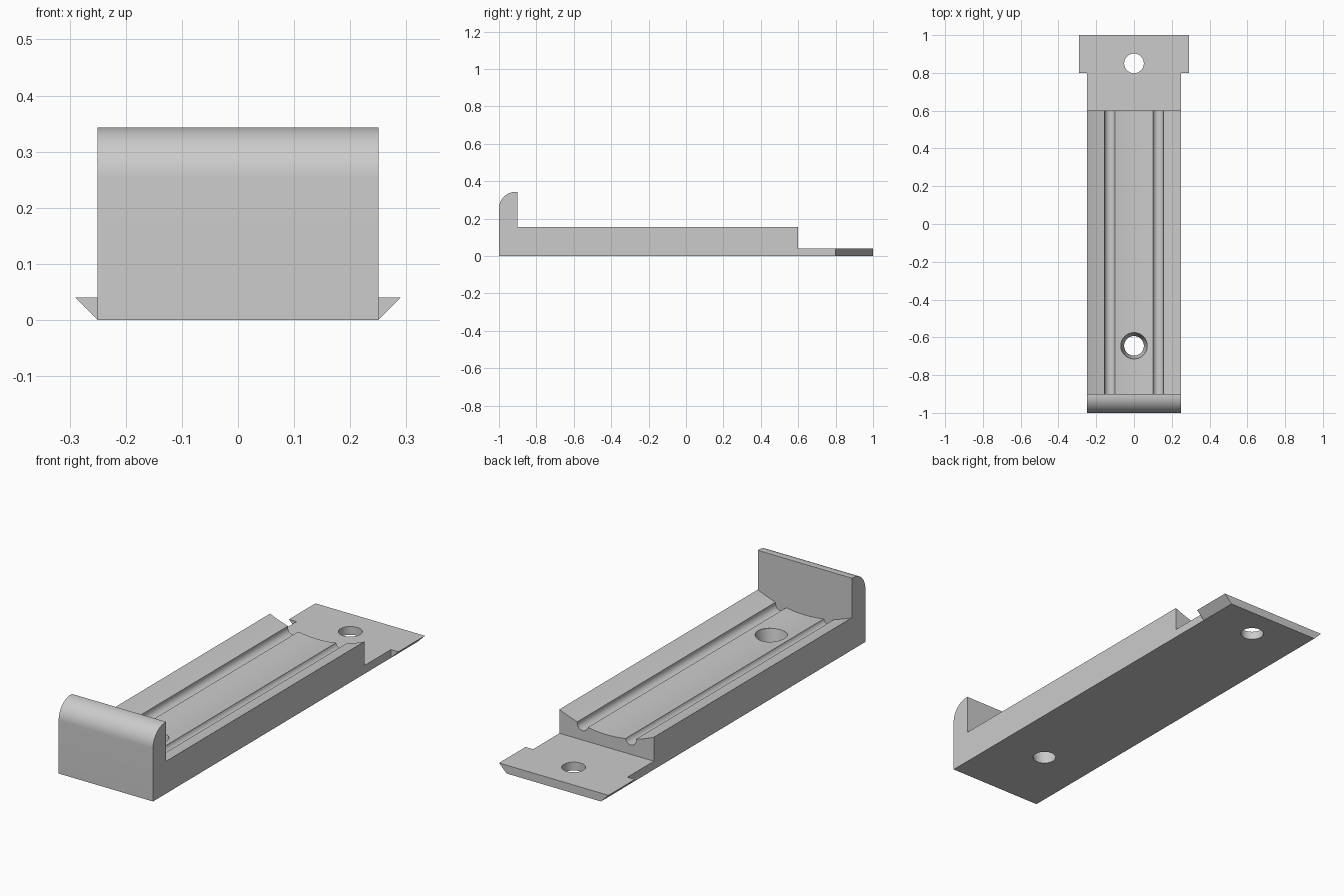
import bpy
import bmesh
from math import sin, cos, pi, sqrt, radians
from mathutils import Vector

cube = bpy.data.objects.get("Cube")
if cube:
    bpy.data.objects.remove(cube, do_unlink=True)

grey = bpy.data.materials.new("light_grey")
grey.use_nodes = True
grey.diffuse_color = (0.6, 0.6, 0.6, 1)
grey.node_tree.nodes["Principled BSDF"].inputs["Base Color"].default_value = (0.6, 0.6, 0.6, 1)

HALF, TOP, STEP = 0.25, 0.155, 0.04     # half width, bed height, tongue height
LIP_Y, BED_END, LIP_TOP = -0.9, 0.6, 0.343
CRADLE_Z, CRADLE_R = 0.1, 0.6


def prism(name, points, depth):
    """Extrude a closed loop of 3D points along the depth vector."""
    bm = bmesh.new()
    face = bm.faces.new([bm.verts.new(p) for p in points])
    moved = bmesh.ops.extrude_face_region(bm, geom=[face])["geom"]
    bmesh.ops.translate(bm, vec=Vector(depth),
                        verts=[v for v in moved if isinstance(v, bmesh.types.BMVert)])
    bmesh.ops.recalc_face_normals(bm, faces=bm.faces)
    mesh = bpy.data.meshes.new(name)
    bm.to_mesh(mesh)
    bm.free()
    mesh.materials.append(grey)
    obj = bpy.data.objects.new(name, mesh)
    bpy.context.collection.objects.link(obj)
    return obj


def cone(name, r_low, r_high, depth, location, rotation=(0, 0, 0)):
    bpy.ops.mesh.primitive_cone_add(vertices=48, radius1=r_low, radius2=r_high,
                                    depth=depth, location=location, rotation=rotation)
    obj = bpy.context.object
    obj.name = name
    obj.data.materials.append(grey)
    return obj


def cut(target, cutter):
    cutter.hide_render = True
    mod = target.modifiers.new("cut", "BOOLEAN")
    mod.operation = "DIFFERENCE"
    mod.solver = "EXACT"
    mod.object = cutter
    bpy.ops.object.select_all(action="DESELECT")
    bpy.context.view_layer.objects.active = target
    target.select_set(True)
    bpy.ops.object.modifier_apply(modifier=mod.name)
    bpy.data.objects.remove(cutter, do_unlink=True)


def cradle_height(x):
    return CRADLE_Z + CRADLE_R - sqrt(CRADLE_R ** 2 - x * x)


# Side profile: rounded front lip, long bed, thin rear tongue
round_r = 0.09
side = [(-1, 0)]
for i in range(17):
    a = pi - i / 16 * pi / 2
    side.append((-1 + round_r + round_r * cos(a), LIP_TOP - round_r + round_r * sin(a)))
side += [(LIP_Y, LIP_TOP), (LIP_Y, TOP), (BED_END, TOP), (BED_END, STEP), (1, STEP), (1, 0)]
body = prism("cradle_body", [(-HALF, y, z) for y, z in side], (2 * HALF, 0, 0))

# Shallow concave trough along the bed
xs = [-0.3 + 0.6 * i / 40 for i in range(41)]
trough = [(x, LIP_Y, cradle_height(x)) for x in xs]
trough += [(0.3, LIP_Y, 0.5), (-0.3, LIP_Y, 0.5)]
cut(body, prism("trough_cutter", trough, (0, 1.6, 0)))

# Two round grooves in the trough
for side_sign in (-1, 1):
    gx = 0.1275
    cut(body, cone("groove_cutter", 0.0285, 0.0285, 1.6,
                   (side_sign * gx, LIP_Y + 0.8, cradle_height(gx)), (radians(90), 0, 0)))

# Tapered screw hole in the bed, straight one in the tongue
cut(body, cone("bed_hole_cutter", 0.052, 0.07, CRADLE_Z, (0, -0.645, CRADLE_Z / 2)))
cut(body, cone("bed_hole_exit_cutter", 0.052, 0.052, 0.1, (0, -0.645, 0)))
cut(body, cone("bed_hole_entry_cutter", 0.07, 0.07, 0.1, (0, -0.645, CRADLE_Z + 0.0495)))
cut(body, cone("tongue_hole_cutter", 0.052, 0.052, 0.2, (0, 0.85, 0)))

bpy.ops.object.select_all(action="DESELECT")
body.select_set(True)
bpy.context.view_layer.objects.active = body
bpy.ops.object.shade_smooth_by_angle(angle=radians(30))

# Dovetail wings on the tongue
for name, s in (("left_dovetail_wing", 1), ("right_dovetail_wing", -1)):
    prism(name, [(s * HALF, 0.8, 0), (s * 0.29, 0.8, STEP), (s * HALF, 0.8, STEP)], (0, 0.2, 0))
